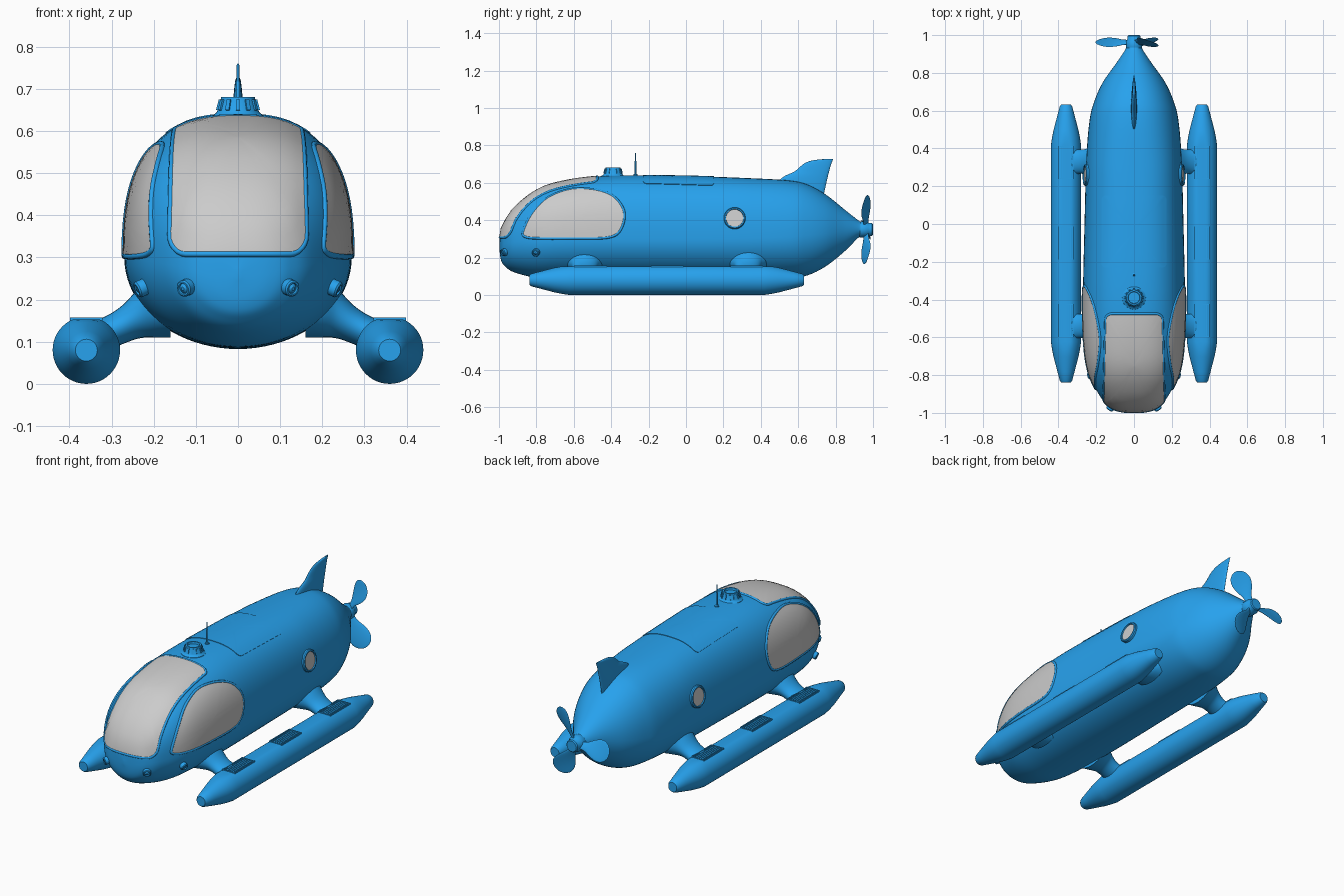
import bpy, bmesh, math
from math import pi, sin, cos
from mathutils import Vector
from mathutils.bvhtree import BVHTree

if "Cube" in bpy.data.objects:
    bpy.data.objects.remove(bpy.data.objects["Cube"])

blue = bpy.data.materials.new("blue_paint")
blue.diffuse_color = (0.02, 0.36, 0.85, 1)
blue.use_nodes = True
blue.node_tree.nodes["Principled BSDF"].inputs["Base Color"].default_value = blue.diffuse_color


def loft(name, rings, mat=blue, cap=True):
    """Skin a list of equally long closed rings."""
    bm = bmesh.new()
    vs = [[bm.verts.new(p) for p in r] for r in rings]
    n = len(vs[0])
    for a, b in zip(vs, vs[1:]):
        for i in range(n):
            bm.faces.new((a[i], a[(i + 1) % n], b[(i + 1) % n], b[i]))
    if cap:
        bm.faces.new(vs[0])
        bm.faces.new(vs[-1])
    bmesh.ops.remove_doubles(bm, verts=bm.verts, dist=1e-5)
    bmesh.ops.recalc_face_normals(bm, faces=bm.faces)
    me = bpy.data.meshes.new(name)
    bm.to_mesh(me)
    bm.free()
    if mat:
        me.materials.append(mat)
    ob = bpy.data.objects.new(name, me)
    bpy.context.collection.objects.link(ob)
    return ob


def lathe(name, prof, loc, axis, mat=blue, n=32):
    """Revolve (height, radius) pairs about an axis through loc."""
    q = Vector((0, 0, 1)).rotation_difference(Vector(axis))
    return loft(name, [[Vector(loc) + q @ Vector((r * cos(2 * pi * i / n), r * sin(2 * pi * i / n), h))
                        for i in range(n)] for h, r in prof], mat)


def box(name, loc, size):
    x, y, z = (s / 2 for s in size)
    return loft(name, [[Vector(loc) + Vector((a * x, b * y, c * z)) for a, b in
                        ((1, 1), (-1, 1), (-1, -1), (1, -1))] for c in (-1, 1)])


def spline(pts, k, closed=False):
    """Catmull-Rom through points of any dimension."""
    n, out = len(pts), []
    for i in range(n if closed else n - 1):
        g = [pts[j % n] if closed else pts[min(max(j, 0), n - 1)] for j in range(i - 1, i + 3)]
        for s in range(k):
            t = s / k
            out.append([0.5 * (2 * b + (c - a) * t + (2 * a - 5 * b + 4 * c - d) * t * t
                               + (3 * b - a - 3 * c + d) * t ** 3) for a, b, c, d in zip(*g)])
    return out if closed else out + [list(pts[-1])]


# Hull: y, half width, bottom, widest height, top
stations = [(-.998, .005, .25, .26, .27), (-.99, .075, .19, .265, .345), (-.97, .125, .155, .275, .39),
            (-.92, .175, .122, .285, .465), (-.8, .235, .092, .295, .56), (-.65, .262, .085, .3, .61),
            (-.4, .27, .083, .3, .638), (0, .262, .083, .3, .636), (.35, .252, .083, .305, .624),
            (.55, .235, .09, .31, .612), (.65, .21, .105, .32, .59), (.75, .165, .155, .33, .535),
            (.85, .095, .235, .345, .455), (.92, .048, .305, .35, .40), (.94, .04, .31, .35, .39)]


def hull_ring(y, w, zb, zc, zt, n=80):
    e_up = 2.6 - 0.6 * min(max((y - .3) / .6, 0), 1)
    ring = []
    for i in range(n):
        c, s = cos(2 * pi * i / n), sin(2 * pi * i / n)
        e, h = (e_up, zt - zc) if s > 0 else (2, zc - zb)
        ring.append(Vector((math.copysign(w * abs(c) ** (2 / e), c), y,
                            zc + math.copysign(h * abs(s) ** (2 / e), s))))
    return ring


hull = loft("hull", [hull_ring(*p) for p in spline(stations, 7)])
bvh = BVHTree.FromObject(hull, bpy.context.evaluated_depsgraph_get())


def on_hull(origin, direction):
    """Point and outward normal where an inside ray leaves the hull."""
    p, n, _, _ = bvh.ray_cast(Vector(origin), Vector(direction))
    return p, (n if n.dot(Vector(direction)) > 0 else -n)


def patch(name, outline, ray, lift, mat, rim=0):
    """Panel following the hull, with an optional raised rim."""
    cu, cv = (sum(p[i] for p in outline) / len(outline) for i in (0, 1))
    rings = []
    for k in (.02, .15, .3, .45, .6, .75, .88, 1, 1):
        h = -.004 if len(rings) == 8 else lift
        hits = [on_hull(*ray(cu + (u - cu) * k, cv + (v - cv) * k)) for u, v in outline]
        rings.append([p + n * h for p, n in hits])
    loft(name, rings, mat)
    if rim:
        cd = bpy.data.curves.new(name + "_rim", 'CURVE')
        cd.dimensions, cd.bevel_depth, cd.bevel_resolution = '3D', rim, 2
        sp = cd.splines.new('POLY')
        sp.points.add(len(hits) - 1)
        for q, (p, n) in zip(sp.points, hits):
            q.co = (*p, 1)
        sp.use_cyclic_u = True
        cd.materials.append(blue)
        bpy.context.collection.objects.link(bpy.data.objects.new(name + "_rim", cd))


def rounded_rect(hw, hh, r, n=12):
    """Rounded rectangle with evenly divided straight edges."""
    c = []
    for a, (sx, sy) in enumerate(((1, 1), (-1, 1), (-1, -1), (1, -1))):
        c += [(sx * (hw - r) + r * cos(pi / 2 * (a + i / 6)), sy * (hh - r) + r * sin(pi / 2 * (a + i / 6)))
              for i in range(7)]
    out = []
    for i, p in enumerate(c):
        q = c[(i + 1) % len(c)]
        m = n if i % 7 == 6 else 1
        out += [(p[0] + (q[0] - p[0]) * j / m, p[1] + (q[1] - p[1]) * j / m) for j in range(m)]
    return out


# Windscreen wraps from nose to roof
def screen_ray(u, v):
    a = pi / 4 * (1 + .98 * v / .31)
    return (u * (1 - .05 * a), -.47, .3), (0, -cos(a), sin(a))


patch("windscreen", rounded_rect(.162, .31, .04), screen_ray, .004, None, .007)

# Roof hatch panel
patch("roof_panel", rounded_rect(.17, .19, .02), lambda u, v: ((u, v - .04, .35), (0, 0, 1)), .003, blue)

side_outline = spline([(-.86, .312), (-.868, .345), (-.82, .44), (-.74, .52), (-.62, .565), (-.5, .565),
                       (-.4, .535), (-.343, .475), (-.33, .41), (-.36, .335), (-.43, .306), (-.6, .303),
                       (-.78, .303)], 5, True)

for s, tag in ((1, "right"), (-1, "left")):
    # Side window
    patch("side_window_" + tag, side_outline, lambda u, v: ((0, u, v), (s, 0, 0)), .004, None, .007)

    # Porthole
    p, n = on_hull((0, .26, .41), (s, 0, 0))
    lathe("porthole_frame_" + tag, [(-.02, .058), (.008, .058), (.013, .054), (.013, .048), (.004, .046)], p, n)
    lathe("porthole_glass_" + tag, [(0, .047), (.007, .047)], p, n, None)

    # Nose lamps
    for i, (o, d) in enumerate((((s * .12, -.7, .23), (0, -1, 0)), ((0, -.8, .23), (s, 0, 0)))):
        p, n = on_hull(o, d)
        lathe(f"lamp_{tag}_{i}", [(-.02, .02), (.016, .02), (.02, .017), (.02, .013), (.014, .012), (.02, .004)],
              p, n, n=20)

    # Pontoon with flattened deck
    half = [(-.735, .026), (-.725, .033), (-.68, .045), (-.6, .066), (-.56, .074), (-.52, .08)]
    prof = half + [(-y, r) for y, r in reversed(half)]
    loft("pontoon_" + tag, [[(s * .36 + r * cos(a), y - .103, min(.08 + r * sin(a), .153))
                             for a in (2 * pi * i / 48 for i in range(48))] for y, r in prof])

    # Deck grates
    for i, y in enumerate((-.51, -.1, .325)):
        for dx in (-.036, .036):
            box(f"grate_side_{tag}_{i}", (s * .36 + dx, y, .153), (.005, .175, .008))
        for dy in (-.085, .085):
            box(f"grate_end_{tag}_{i}", (s * .36, y + dy, .153), (.075, .005, .008))
        for k in range(-2, 3):
            box(f"grate_slat_{tag}_{i}", (s * .36 + k * .012, y, .153), (.005, .165, .006))

    # Flared struts: x, centre height, half length, half height
    for i, y in enumerate((-.54, .33)):
        path = spline([(.355, .1, .085, .045), (.315, .118, .068, .042), (.275, .14, .064, .046),
                       (.235, .168, .075, .06), (.2, .185, .1, .075), (.16, .19, .12, .08)], 4)
        loft(f"strut_{tag}_{i}", [[(s * x, y + ry * cos(a), z + rz * sin(a))
                                   for a in (2 * pi * j / 28 for j in range(28))] for x, z, ry, rz in path])

# Periscope turret with ribs
lathe("turret", [(.62, .066), (.637, .062), (.643, .052), (.648, .049), (.676, .041), (.681, .04),
                 (.681, .032), (.67, .03)], (0, -.39, 0), (0, 0, 1))
for i in range(12):
    a = 2 * pi * i / 12
    rib = box("turret_rib", (0, 0, 0), (.008, .01, .026))
    rib.location = (.045 * cos(a), -.39 + .045 * sin(a), .662)
    rib.rotation_euler = (0, -.25, a)

# Antenna
lathe("antenna", [(.625, .012), (.645, .011), (.648, .005), (.715, .005), (.718, .003), (.757, .003), (.76, .001)],
      (0, -.27, 0), (0, 0, 1), n=12)

# Tail fin: height, leading y, trailing y, half thickness
fin = spline([(.53, .46, .735, .016), (.62, .505, .755, .015), (.66, .58, .765, .012), (.69, .615, .773, .01),
              (.71, .645, .78, .008), (.722, .69, .785, .006), (.728, .76, .787, .003)], 3)
loft("tail_fin", [[((t * sin(a)), (l + r) / 2 - (r - l) / 2 * cos(a), z)
                   for a in (2 * pi * i / 24 for i in range(24))] for z, l, r, t in fin])

# Propeller hub and blades
lathe("propeller_hub", [(.92, .036), (.93, .042), (.965, .042), (.975, .036), (.995, .034), (1.0, .029)],
      (0, 0, .35), (0, 1, 0))
blade = spline([(.02, .018, .007), (.06, .024, .006), (.1, .044, .005), (.14, .057, .004), (.175, .051, .003),
                (.198, .028, .002), (.205, .004, .001)], 4)
for i in range(3):
    a = pi + i * 2 * pi / 3
    out, tan = Vector((cos(a), 0, sin(a))), Vector((-sin(a), 0, cos(a)))
    rings = []
    for r, w, t in blade:
        pitch = .75 - 2.2 * r
        chord = tan * cos(pitch) + Vector((0, sin(pitch), 0))
        nrm = Vector((0, cos(pitch), 0)) - tan * sin(pitch)
        rings.append([Vector((0, .962, .35)) + out * r + chord * w * cos(b) + nrm * t * sin(b)
                      for b in (2 * pi * j / 20 for j in range(20))])
    loft(f"propeller_blade_{i}", rings)

# Smooth shading with crisp edges
for ob in bpy.context.scene.objects:
    ob.select_set(ob.type == 'MESH')
bpy.context.view_layer.objects.active = hull
bpy.ops.object.shade_smooth_by_angle(angle=math.radians(35))
